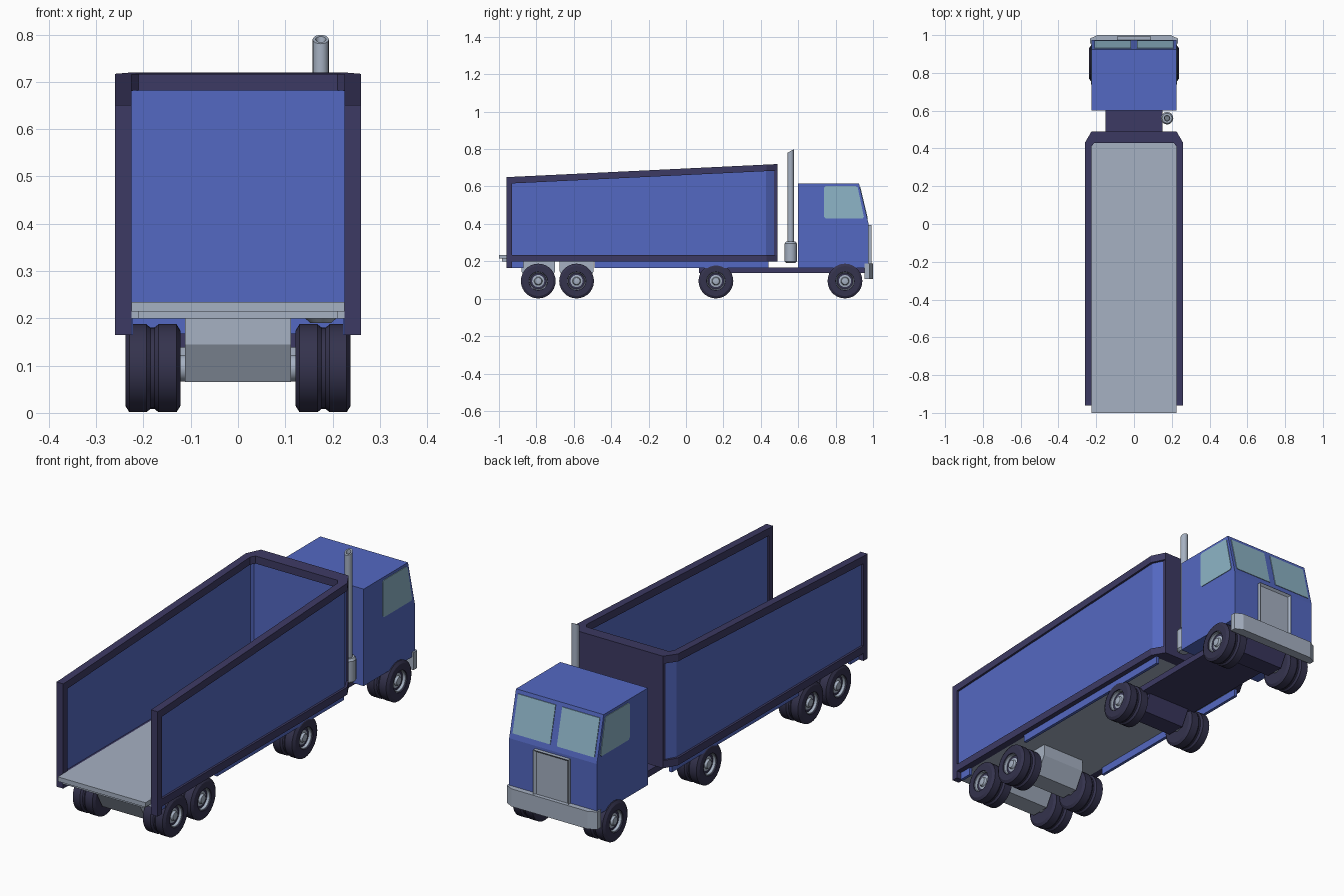
import bpy, bmesh, math
from mathutils import Vector

if "Cube" in bpy.data.objects:
    bpy.data.objects.remove(bpy.data.objects["Cube"])


def material(name, rgb):
    m = bpy.data.materials.new(name)
    m.diffuse_color = (*rgb, 1)
    m.use_nodes = True
    m.node_tree.nodes["Principled BSDF"].inputs["Base Color"].default_value = m.diffuse_color
    return m


BLUE = material("body blue", (0.088, 0.14, 0.54))
DARK = material("dark trim", (0.046, 0.042, 0.125))
TYRE = material("tyre", (0.035, 0.033, 0.075))
GREY = material("light grey", (0.38, 0.44, 0.54))
GLASS = material("glass", (0.27, 0.46, 0.57))


def finish(name, bm, mat, smooth=False):
    bmesh.ops.recalc_face_normals(bm, faces=bm.faces)
    me = bpy.data.meshes.new(name)
    bm.to_mesh(me)
    bm.free()
    me.materials.append(mat)
    ob = bpy.data.objects.new(name, me)
    bpy.context.collection.objects.link(ob)
    if smooth:
        bpy.ops.object.select_all(action='DESELECT')
        ob.select_set(True)
        bpy.context.view_layer.objects.active = ob
        bpy.ops.object.shade_smooth_by_angle(angle=math.radians(30))
    return ob


def loft(name, lower, upper, mat):
    """Solid between two matching rings of points."""
    bm = bmesh.new()
    a = [bm.verts.new(p) for p in lower]
    b = [bm.verts.new(p) for p in upper]
    n = len(a)
    bm.faces.new(a)
    bm.faces.new(b)
    for i in range(n):
        j = (i + 1) % n
        bm.faces.new((a[i], a[j], b[j], b[i]))
    return finish(name, bm, mat)


def side_prism(name, yz, x0, x1, mat):
    return loft(name, [(x0, y, z) for y, z in yz], [(x1, y, z) for y, z in yz], mat)


def plan_prism(name, xy, z0, z1, mat):
    """z0 and z1 are functions of y, so tops can slope."""
    return loft(name, [(x, y, z0(y)) for x, y in xy], [(x, y, z1(y)) for x, y in xy], mat)


def box(name, x, y, z, mat):
    return side_prism(name, [(y[0], z[0]), (y[1], z[0]), (y[1], z[1]), (y[0], z[1])], *x, mat)


def lathe(name, profile, place, mat, seg=28):
    """Spin (along, radius) pairs; place maps (along, u, v) to a point."""
    bm = bmesh.new()
    rings = []
    for t, r in profile:
        rings.append([bm.verts.new(place(t, r * math.cos(k * math.tau / seg),
                                         r * math.sin(k * math.tau / seg))) for k in range(seg)])
    for a, b in zip(rings, rings[1:]):
        for k in range(seg):
            j = (k + 1) % seg
            bm.faces.new((a[k], a[j], b[j], b[k]))
    bm.faces.new(rings[0])
    bm.faces.new(rings[-1])
    return finish(name, bm, mat, True)


# Trailer walls: U-shaped rings with chamfered front corners and a sloping top
def u_ring(outer, inner):
    mirror = lambda pts: [(-x, y) for x, y in reversed(pts)]
    return outer + mirror(outer) + inner_back(inner)


def inner_back(inner):
    return [(-x, y) for x, y in inner] + list(reversed(inner))


def top(y):
    return 0.65 + 0.07 * (y + 0.96) / 1.45


frame = u_ring([(0.26, -0.96), (0.26, 0.43), (0.225, 0.49)],
               [(0.225, -0.96), (0.225, 0.41), (0.21, 0.43)])
panel = u_ring([(0.25, -0.94), (0.25, 0.427), (0.22, 0.478)],
               [(0.234, -0.94), (0.234, 0.425), (0.225, 0.437)])
plan_prism("trailer_top_rail", frame, lambda y: top(y) - 0.035, top, DARK)
plan_prism("trailer_bottom_rail", frame, lambda y: 0.2, lambda y: 0.235, DARK)
plan_prism("trailer_panels", panel, lambda y: 0.23, lambda y: top(y) - 0.03, BLUE)
box("trailer_front_plate", (-0.225, 0.225), (0.47, 0.49), (0.2, 0.715), DARK)

# Trailer floor with tail lip
box("trailer_floor", (-0.225, 0.225), (-0.96, 0.432), (0.2, 0.235), GREY)
box("tail_lip", (-0.225, 0.225), (-1.0, -0.96), (0.214, 0.235), GREY)
box("tail_lip_support", (-0.21, 0.21), (-0.985, -0.96), (0.2, 0.214), GREY)

for s, side in ((1, "right"), (-1, "left")):
    box(f"rear_post_{side}", (s * 0.225, s * 0.26), (-0.96, -0.93), (0.165, 0.651), DARK)
    box(f"skirt_rear_{side}", (s * 0.222, s * 0.236), (-0.93, -0.87), (0.165, 0.2), BLUE)
    box(f"skirt_front_{side}", (s * 0.222, s * 0.236), (-0.49, 0.44), (0.165, 0.2), BLUE)

# Tractor chassis and coupling
box("tractor_chassis", (-0.15, 0.15), (0.07, 0.97), (0.138, 0.168), DARK)
box("coupling", (-0.1, 0.1), (0.1, 0.28), (0.168, 0.2), DARK)

# Cab
side_prism("cab", [(0.6, 0.165), (0.975, 0.165), (0.975, 0.405), (0.925, 0.615), (0.6, 0.615)],
           -0.225, 0.225, BLUE)


def slope(z, out):
    return (0.975 - (z - 0.405) * 0.05 / 0.21 + out, z)


for s, side in ((1, "right"), (-1, "left")):
    side_prism(f"windscreen_{side}",
               [slope(0.43, -0.002), slope(0.43, 0.003), slope(0.598, 0.003), slope(0.598, -0.002)],
               s * 0.017, s * 0.21, GLASS)
    side_prism(f"side_window_{side}",
               [(0.738, 0.438), (0.746, 0.43), (0.945, 0.43), (0.951, 0.438),
                (0.918, 0.595), (0.908, 0.602), (0.746, 0.602), (0.738, 0.594)],
               s * 0.222, s * 0.228, GLASS)

# Grille with recessed centre
grille = box("grille", (-0.09, 0.09), (0.97, 0.992), (0.17, 0.393), GREY)
bm = bmesh.new()
bm.from_mesh(grille.data)
front = max(bm.faces, key=lambda f: f.calc_center_median().y)
bmesh.ops.inset_region(bm, faces=[front], thickness=0.014)
bmesh.ops.translate(bm, verts=front.verts, vec=Vector((0, -0.01, 0)))
bm.to_mesh(grille.data)
bm.free()

# Bumper with angled ends
plan_prism("bumper", [(-0.232, 0.955), (0.232, 0.955), (0.232, 0.982), (0.195, 1.0),
                      (-0.195, 1.0), (-0.232, 0.982)], lambda y: 0.105, lambda y: 0.187, GREY)

# Wheels and axle housings
tyre = [(0.122, 0.045), (0.122, 0.08), (0.13, 0.093), (0.168, 0.093), (0.177, 0.086),
        (0.185, 0.086), (0.194, 0.093), (0.23, 0.093), (0.238, 0.08), (0.238, 0.05), (0.22, 0.045)]
hub = [(0.1, 0.028), (0.135, 0.028), (0.135, 0.046), (0.234, 0.051), (0.232, 0.046),
       (0.218, 0.043), (0.222, 0.022), (0.232, 0.018), (0.234, 0.008)]
for label, y, mat, roof in (("cab", 0.85, DARK, 0.15), ("drive", 0.16, DARK, 0.15),
                            ("trailer_front", -0.585, GREY, 0.202),
                            ("trailer_rear", -0.79, GREY, 0.202)):
    for s, side in ((1, "right"), (-1, "left")):
        place = lambda t, u, v, s=s, y=y: (s * t, y + u, 0.0945 + v)
        lathe(f"{label}_tyre_{side}", tyre, place, TYRE)
        lathe(f"{label}_hub_{side}", hub, place, GREY)
    side_prism(f"{label}_axle_housing",
               [(y - 0.045, 0.065), (y + 0.045, 0.065), (y + 0.09, 0.145), (y + 0.09, roof),
                (y - 0.09, roof), (y - 0.09, 0.145)], -0.112, 0.112, mat)

# Exhaust stack with slanted tip
stack = [(0.19, 0.022), (0.2, 0.033), (0.295, 0.033), (0.305, 0.026), (0.305, 0.017),
         (0.79, 0.017), (0.79, 0.011), (0.74, 0.011)]
lathe("exhaust_stack", stack,
      lambda t, u, v: (0.175 + u, 0.56 + v, t + (0.55 * v if t > 0.7 else 0)), GREY, 20)
